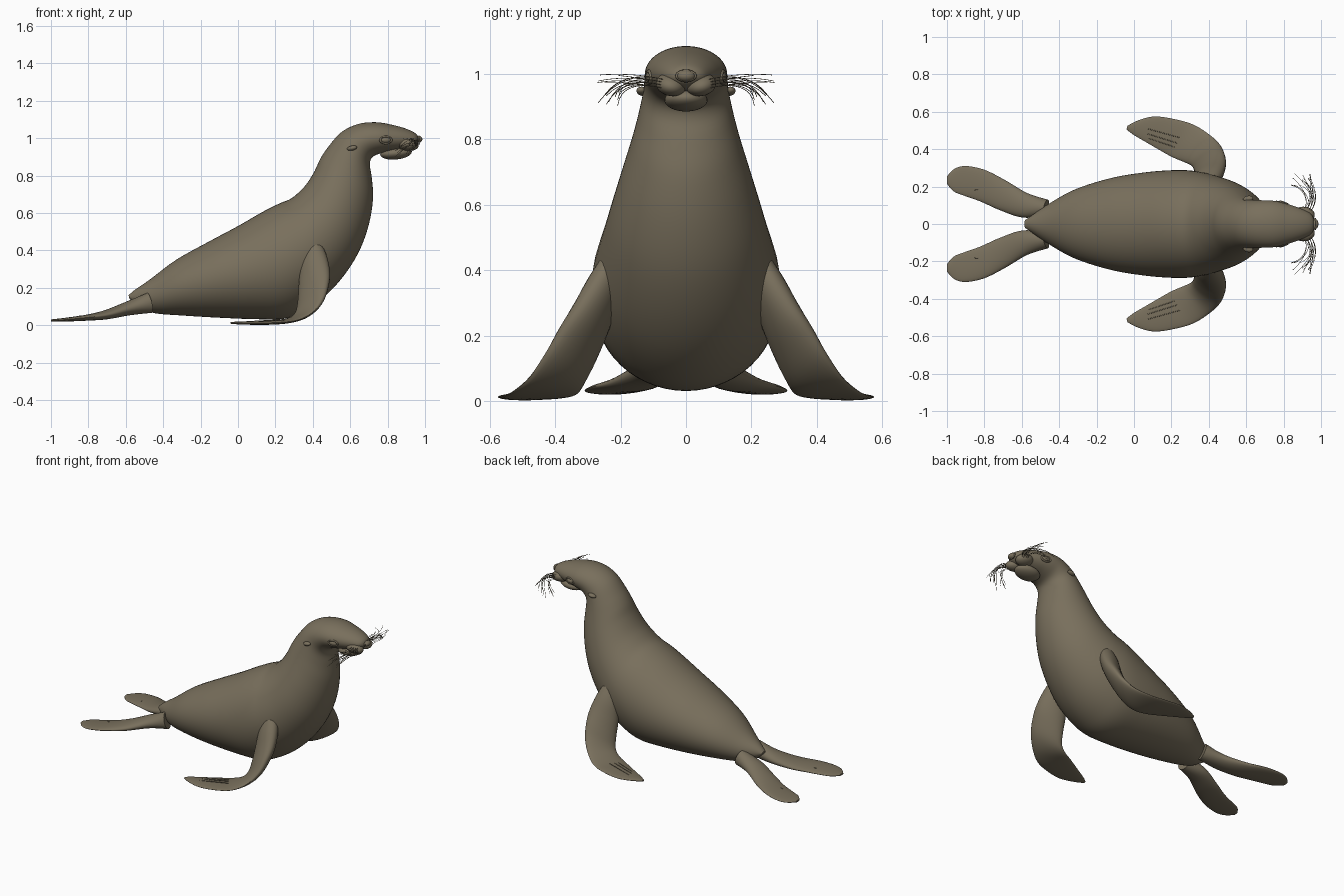
import bpy, bmesh, math, random
from mathutils import Vector, Matrix

if "Cube" in bpy.data.objects:
    bpy.data.objects.remove(bpy.data.objects["Cube"])

random.seed(4)
hide = bpy.data.materials.new("brown_hide")
hide.diffuse_color = (0.19, 0.16, 0.108, 1)
hide.use_nodes = True
hide.node_tree.nodes["Principled BSDF"].inputs["Base Color"].default_value = hide.diffuse_color


def finish(name, bm, mirror=False):
    bmesh.ops.recalc_face_normals(bm, faces=bm.faces)
    me = bpy.data.meshes.new(name)
    bm.to_mesh(me)
    bm.free()
    for p in me.polygons:
        p.use_smooth = True
    me.set_sharp_from_angle(angle=math.radians(50))
    me.materials.append(hide)
    ob = bpy.data.objects.new(name, me)
    bpy.context.collection.objects.link(ob)
    if mirror:
        m = ob.modifiers.new("mirror", 'MIRROR')
        m.use_axis = (False, True, False)
        m.use_mirror_merge = False
    return ob


def spline(rows, steps):
    """Catmull-Rom interpolation of rows of numbers."""
    out, n = [], len(rows)
    for i in range(n - 1):
        p = [rows[max(0, min(n - 1, k))] for k in (i - 1, i, i + 1, i + 2)]
        for s in range(steps):
            t = s / steps
            out.append([0.5 * (2 * b + (c - a) * t + (2 * a - 5 * b + 4 * c - d) * t * t
                               + (3 * b - a - 3 * c + d) * t ** 3) for a, b, c, d in zip(*p)])
    out.append(list(rows[-1]))
    return out


def loft(name, rows, steps, sides, mirror=False):
    """Each row: edge point A, edge point B, half thickness across them."""
    bm = bmesh.new()
    rows = spline(rows, steps)
    mids = [(Vector(r[0:3]) + Vector(r[3:6])) / 2 for r in rows]
    rings = []
    for i, r in enumerate(rows):
        half = (Vector(r[0:3]) - Vector(r[3:6])) / 2
        tangent = mids[min(i + 1, len(mids) - 1)] - mids[max(i - 1, 0)]
        across = half.cross(tangent).normalized() * r[6]
        rings.append([bm.verts.new(mids[i] + half * math.cos(a) + across * math.sin(a))
                      for a in (2 * math.pi * k / sides for k in range(sides))])
    for r0, r1 in zip(rings, rings[1:]):
        for k in range(sides):
            j = (k + 1) % sides
            bm.faces.new((r0[k], r0[j], r1[j], r1[k]))
    bm.faces.new(rings[0])
    bm.faces.new(rings[-1])
    return finish(name, bm, mirror)


def ellipsoid(name, centre, radii, rot=(0, 0, 0), mirror=False):
    bm = bmesh.new()
    mat = Matrix.Translation(centre)
    for axis, ang in zip("XYZ", rot):
        mat = mat @ Matrix.Rotation(math.radians(ang), 4, axis)
    mat = mat @ Matrix.Diagonal((*radii, 1))
    bmesh.ops.create_uvsphere(bm, u_segments=28, v_segments=16, radius=1, matrix=mat)
    return finish(name, bm, mirror)


def rim(name, centre, u, v, thick, mirror=False):
    """Closed oval ring spanned by the vectors u and v."""
    bm = bmesh.new()
    c, u, v = Vector(centre), Vector(u), Vector(v)
    axis = u.cross(v).normalized()
    rings = []
    for i in range(32):
        a = 2 * math.pi * i / 32
        out = u * math.cos(a) + v * math.sin(a)
        rings.append([bm.verts.new(c + out + out.normalized() * thick * math.cos(b)
                                   + axis * thick * math.sin(b))
                      for b in (2 * math.pi * k / 8 for k in range(8))])
    for i in range(32):
        r0, r1 = rings[i], rings[(i + 1) % 32]
        for k in range(8):
            bm.faces.new((r0[k], r0[(k + 1) % 8], r1[(k + 1) % 8], r1[k]))
    return finish(name, bm, mirror)


def strands(name, lines, radius):
    cu = bpy.data.curves.new(name, 'CURVE')
    cu.dimensions = '3D'
    cu.bevel_depth = radius
    cu.bevel_resolution = 1
    cu.use_fill_caps = True
    for pts in lines:
        for side in (1, -1):
            sp = cu.splines.new('POLY')
            sp.points.add(len(pts) - 1)
            for q, p in zip(sp.points, pts):
                q.co = (p[0], p[1] * side, p[2], 1)
    cu.materials.append(hide)
    ob = bpy.data.objects.new(name, cu)
    bpy.context.collection.objects.link(ob)


# Body, neck and head: back x z, belly x z, half width
body = [(-.585, .16, -.58, .14, .02), (-.55, .19, -.53, .10, .05), (-.47, .245, -.45, .065, .105),
        (-.33, .35, -.30, .052, .185), (-.15, .45, -.10, .04, .245), (0, .53, .10, .032, .275),
        (.13, .605, .25, .035, .287), (.22, .65, .36, .08, .287), (.28, .675, .47, .16, .274),
        (.33, .715, .57, .27, .252), (.37, .76, .65, .40, .228), (.41, .825, .70, .54, .198),
        (.44, .89, .722, .68, .168), (.48, .95, .715, .79, .146), (.55, 1.03, .705, .86, .130),
        (.64, 1.075, .72, .90, .127), (.74, 1.085, .77, .92, .123), (.83, 1.07, .83, .93, .104),
        (.90, 1.05, .88, .94, .083), (.95, 1.025, .93, .955, .058), (.966, 1.0, .955, .972, .03)]
loft("body", [(a, 0, b, c, 0, d, w) for a, b, c, d, w in body], 5, 56)

# Front flippers: leading edge, trailing edge, half thickness
loft("front_flipper", [
    (.43, .21, .47, .37, .21, .45, .03), (.47, .27, .38, .34, .23, .32, .05),
    (.487, .33, .29, .33, .25, .22, .05), (.48, .38, .22, .325, .28, .13, .043),
    (.455, .43, .14, .31, .31, .06, .032), (.40, .48, .07, .27, .33, .026, .02),
    (.32, .53, .028, .20, .36, .014, .012), (.22, .56, .015, .12, .405, .012, .011),
    (.11, .575, .012, .06, .44, .012, .010), (.02, .553, .012, 0, .475, .012, .008),
    (-.035, .525, .012, -.04, .505, .012, .005)], 5, 28, True)
strands("flipper_ridges", [
    [(.07, .51, .021), (.25, .46, .031)], [(.07, .483, .021), (.23, .433, .028)],
    [(.08, .458, .019), (.22, .41, .026)]], .002)

# Hind flippers
loft("hind_flipper", [
    (-.46, .13, .12, -.48, .04, .12, .055), (-.57, .165, .09, -.60, .035, .09, .038),
    (-.69, .235, .056, -.72, .075, .056, .025), (-.80, .29, .042, -.82, .12, .038, .016),
    (-.90, .31, .032, -.91, .152, .03, .011), (-.96, .295, .027, -.965, .175, .027, .008),
    (-1.0, .255, .025, -1.0, .215, .025, .006)], 5, 28, True)
for i, y in enumerate((.18, .215, .25)):
    ellipsoid("hind_nail_%d" % i, (-.84 + .01 * i, y, .048), (.012, .005, .004), mirror=True)

# Face
ellipsoid("lower_jaw", (.845, 0, .92), (.085, .066, .034), (0, -6, 0))
ellipsoid("whisker_pad", (.905, .046, .967), (.062, .047, .034), (12, 8, 0), True)
ellipsoid("nose", (.966, 0, .994), (.02, .028, .018))
rim("nose_rim", (.968, 0, .994), (0, .028, 0), (0, 0, .015), .005)
ellipsoid("eye", (.79, .11, .99), (.027, .014, .016), (0, 0, -12), True)
rim("eyelid", (.79, .113, .99), (.03, -.006, 0), (0, 0, .018), .006, True)
ellipsoid("ear", (.61, .134, .947), (.028, .017, .013), (0, -12, 10), True)

# Whiskers sweep outward and back from the pads
lines = []
for i in range(16):
    z0 = .955 + .009 * (i % 4)
    x0 = .90 + .014 * (i // 4)
    end = (random.uniform(.82, .95), random.uniform(.2, .285), z0 + random.uniform(-.075, .03))
    ctl = [(x0, .065, z0), (x0 + .05, .12, z0 + .015), (.5 * (x0 + end[0]) + .03, .2, z0 + .02), end]
    pts = []
    for s in range(11):
        t = s / 10
        wts = ((1 - t) ** 3, 3 * t * (1 - t) ** 2, 3 * t * t * (1 - t), t ** 3)
        pts.append([sum(w * c[k] for w, c in zip(wts, ctl)) for k in range(3)])
    lines.append(pts)
strands("whiskers", lines, .0011)
